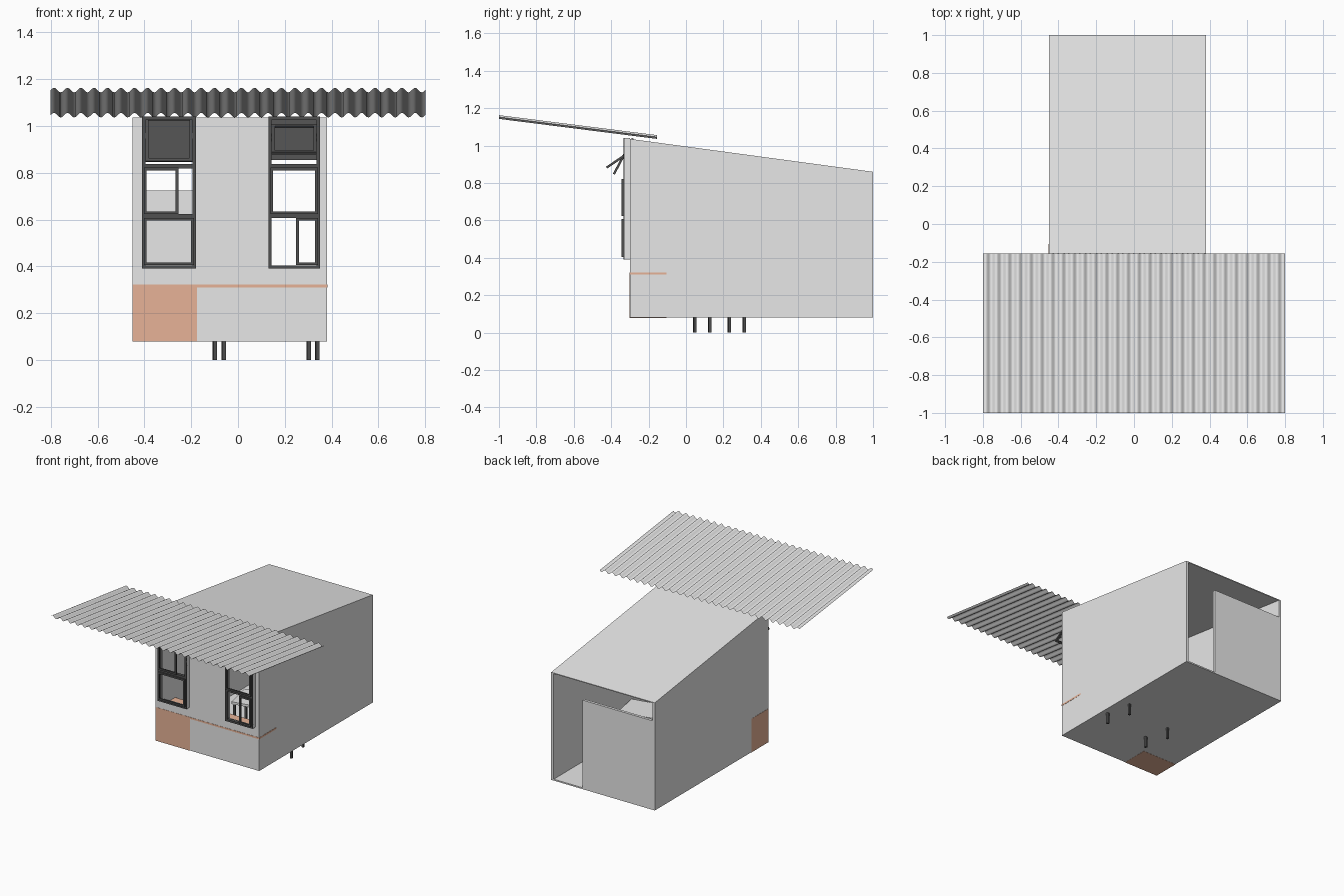
import bpy, bmesh, math
from mathutils import Matrix, Vector

if "Cube" in bpy.data.objects:
    bpy.data.objects.remove(bpy.data.objects["Cube"])


def material(name, col):
    m = bpy.data.materials.new(name)
    m.diffuse_color = (*col, 1)
    m.use_nodes = True
    m.node_tree.nodes["Principled BSDF"].inputs["Base Color"].default_value = m.diffuse_color
    return m


GREY = material("light grey", (0.8, 0.8, 0.8))
DARK = material("dark grey metal", (0.08, 0.08, 0.08))
WOOD = material("pale orange wood", (0.8, 0.45, 0.31))


def finish(name, bm, mat):
    bmesh.ops.recalc_face_normals(bm, faces=bm.faces)
    me = bpy.data.meshes.new(name)
    bm.to_mesh(me)
    bm.free()
    me.materials.append(mat)
    ob = bpy.data.objects.new(name, me)
    bpy.context.collection.objects.link(ob)
    return ob


def boxes(name, mat, *spans, matrix=None):
    """One object from boxes given as (x0, x1, y0, y1, z0, z1)."""
    bm = bmesh.new()
    for x0, x1, y0, y1, z0, z1 in spans:
        mid = Vector((x0 + x1, y0 + y1, z0 + z1)) / 2
        m = Matrix.Translation(mid) @ Matrix.Diagonal((x1 - x0, y1 - y0, z1 - z0, 1))
        bmesh.ops.create_cube(bm, size=1, matrix=m)
    if matrix:
        bm.transform(matrix)
    return finish(name, bm, mat)


def prism(name, mat, profile, x0, x1):
    """Side profile (y, z) extruded along x."""
    bm = bmesh.new()
    face = bm.faces.new([bm.verts.new((x0, y, z)) for y, z in profile])
    ext = bmesh.ops.extrude_face_region(bm, geom=[face])
    bmesh.ops.translate(bm, vec=(x1 - x0, 0, 0),
                        verts=[v for v in ext["geom"] if isinstance(v, bmesh.types.BMVert)])
    return finish(name, bm, mat)


def ring(x0, x1, y0, y1, z0, z1, w):
    """Four bars around a rectangular opening."""
    return [(x0, x0 + w, y0, y1, z0, z1), (x1 - w, x1, y0, y1, z0, z1),
            (x0 + w, x1 - w, y0, y1, z0, z0 + w), (x0 + w, x1 - w, y0, y1, z1 - w, z1)]


L, R, F, B = -0.45, 0.38, -0.30, 1.0      # shell extents
T = 0.02                                  # wall thickness
WINDOWS = {"left": (-0.41, -0.18), "right": (0.13, 0.35)}


def roof_z(y):
    return 1.036 - (y - F) * 0.176 / 1.3


# Shell: floor, side walls, roof, back wall beside the doorway
boxes("floor", GREY, (L, R, F, B, 0.08, 0.09))
for name, x in (("left_wall", L), ("right_wall", R - T)):
    prism(name, GREY, [(F, 0.08), (B, 0.08), (B, roof_z(B) - 0.002), (F, roof_z(F) - 0.002)], x, x + T)
prism("sloping_roof", GREY, [(F, roof_z(F)), (B, roof_z(B)), (B, roof_z(B) - 0.006),
                             (F, roof_z(F) - 0.006)], L, R)
boxes("back_wall", GREY, (L, 0.13, B - T, B, 0.08, 0.725))

# Front wall with two tall window openings
(a, b), (c, d) = WINDOWS["left"], WINDOWS["right"]
boxes("front_wall", GREY, (L, R, F, F + T, 0.08, 0.39),
      *[(x0, x1, F, F + T, 0.39, 1.032) for x0, x1 in ((L, a), (b, c), (d, R))])

# Window frames: pale casing, dark frame with two cross bars
for side, (x0, x1) in WINDOWS.items():
    boxes(side + "_window_casing", GREY, *ring(x0, x1, -0.33, F, 0.39, 1.04, 0.004))
    boxes(side + "_window_frame", DARK,
          *ring(x0, x1, -0.334, -0.312, 0.39, 1.04, 0.014),
          *[(x0 + 0.014, x1 - 0.014, -0.334, -0.312, z - 0.009, z + 0.009) for z in (0.615, 0.828)])

# Sliding sashes
for name, x0, x1, z0, z1 in (("left_lower_sash", -0.402, -0.188, 0.405, 0.607),
                             ("left_middle_sash", -0.402, -0.255, 0.623, 0.822),
                             ("right_middle_sash", 0.138, 0.342, 0.623, 0.822),
                             ("right_lower_sash", 0.248, 0.342, 0.405, 0.607)):
    boxes(name, DARK, *ring(x0, x1, -0.345, -0.334, z0, z1, 0.012))

# Top sashes pivoted open about their middle
for side, tilt in (("left", 28), ("right", 56)):
    x0, x1 = WINDOWS[side]
    m = Matrix.Translation((0, -0.335, 0.943)) @ Matrix.Rotation(math.radians(-tilt), 4, 'X')
    boxes(side + "_pivot_sash", DARK, *ring(x0 + 0.014, x1 - 0.014, -0.006, 0.006, -0.108, 0.108, 0.014),
          matrix=m)

# Corrugated awning, one sine sheet
bm = bmesh.new()
waves, seg = 28, 8
rows = []
for i in range(waves * seg + 1):
    x = -0.8 + 1.6 * i / (waves * seg)
    dz = 0.01 * math.sin(2 * math.pi * i / seg)
    rows.append((bm.verts.new((x, -1.0, 1.153 + dz)), bm.verts.new((x, -0.155, 1.046 + dz))))
for (p, q), (r, s) in zip(rows, rows[1:]):
    bm.faces.new((p, r, s, q))
awning = finish("corrugated_awning", bm, GREY)
for p in awning.data.polygons:
    p.use_smooth = True

# Timber bench along the front: plank and corner block, flush with the walls
E = 0.0015
boxes("bench_plank", WOOD, (L - E, R + E, F - E, -0.105, 0.310, 0.322))
boxes("bench_block", WOOD, (L - E, -0.175, F - E, -0.105, 0.079, 0.310))

# Turned table whose legs reach the ground through the floor
turn = Matrix.Translation((0.12, 0.18, 0)) @ Matrix.Rotation(math.radians(11.3), 4, 'Z')
boxes("table_top", GREY, (-0.22, 0.22, -0.11, 0.11, 0.318, 0.335), matrix=turn)
boxes("table_legs", DARK, *[(sx * 0.204 - 0.008, sx * 0.204 + 0.008, sy * 0.094 - 0.008, sy * 0.094 + 0.008, 0, 0.318)
                            for sx in (-1, 1) for sy in (-1, 1)], matrix=turn)
